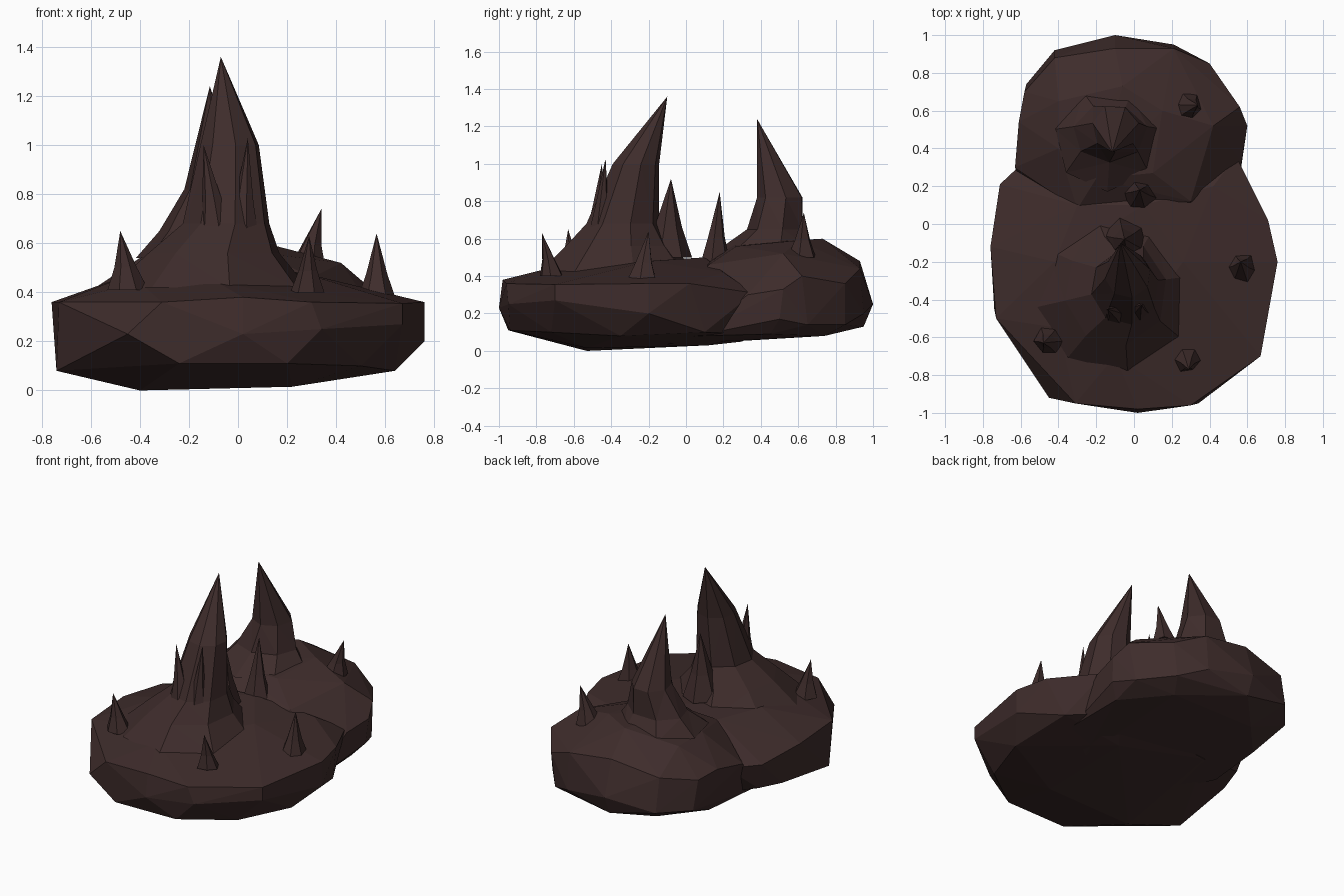
import bpy, bmesh, random
from math import sin, cos, tau

random.seed(4)
mat = bpy.data.materials.new("dark_rock")
mat.diffuse_color = (0.048, 0.025, 0.024, 1)


def finish(bm, name):
    bmesh.ops.recalc_face_normals(bm, faces=bm.faces)
    me = bpy.data.meshes.new(name)
    bm.to_mesh(me)
    bm.free()
    me.materials.append(mat)
    ob = bpy.data.objects.new(name, me)
    bpy.context.collection.objects.link(ob)


def boulder(name, pts):
    """Faceted rock: convex hull of a few corner points."""
    bm = bmesh.new()
    for p in pts:
        bm.verts.new(p)
    res = bmesh.ops.convex_hull(bm, input=bm.verts)
    junk = {v for v in res["geom_interior"] + res["geom_unused"]
            if isinstance(v, bmesh.types.BMVert)}
    bmesh.ops.delete(bm, geom=list(junk), context='VERTS')
    finish(bm, name)


def spike(name, rings, tip, n=7, jitter=0.1, turn=0.0):
    """Faceted horn: rings of (cx, cy, z, rx, ry) closed by a tip."""
    bm = bmesh.new()
    wob = [1 + random.uniform(-jitter, jitter) for _ in range(n)]
    loops = [[bm.verts.new((cx + rx * wob[i] * cos(tau * i / n + turn),
                            cy + ry * wob[i] * sin(tau * i / n + turn), z))
              for i in range(n)] for cx, cy, z, rx, ry in rings]
    top = bm.verts.new(tip)
    bm.faces.new(loops[0][::-1])
    for a, b in zip(loops, loops[1:]):
        for i in range(n):
            j = (i + 1) % n
            bm.faces.new((a[i], a[j], b[j], b[i]))
    for i in range(n):
        bm.faces.new((loops[-1][i], loops[-1][(i + 1) % n], top))
    bmesh.ops.triangulate(bm, faces=[f for f in bm.faces if len(f.verts) == 4])
    finish(bm, name)


# Wide front slab
boulder("front_rock", [
    (-.76, -.12, .36), (-.73, -.5, .36), (-.31, -.95, .36), (.02, -.98, .38),
    (.3, -.96, .36), (.67, -.7, .355), (.76, -.2, .36), (.71, .02, .36),
    (.54, .36, .31), (-.71, .21, .33), (-.55, .36, .32), (.42, .2, .42),
    (-.45, -.92, .23), (.02, -1, .23), (.34, -.95, .25), (.76, -.2, .2),
    (.67, -.7, .27), (-.74, -.45, .08), (-.71, 0, .13), (-.24, -.95, .11),
    (.2, -.94, .11), (.5, -.72, .1), (.64, -.35, .08), (.63, .1, .1),
    (.22, .12, .03), (-.4, -.53, 0), (.22, -.53, .015), (-.66, .18, .15),
    (-.3, .3, .05), (.4, .35, .09),
    (-.42, -.2, .48), (.26, -.2, .48), (.05, .1, .5), (-.3, .1, .48),
    (-.1, -.7, .45), (.3, -.5, .43), (-.4, -.55, .44)])

# Taller rear boulder, its underside running forward into the slab
boulder("rear_rock", [
    (-.4, .4, .54), (-.4, .65, .54), (-.06, .73, .6), (.15, .6, .59),
    (.42, .52, .52), (.1, .27, .56), (-.2, .24, .57),
    (-.1, .93, .48), (-.42, .88, .42), (-.58, .7, .38), (-.61, .54, .4),
    (.21, .93, .44), (.4, .85, .36), (.56, .62, .4), (.6, .52, .33),
    (.57, .33, .3), (.3, .12, .46), (-.63, .3, .35), (-.3, .08, .47),
    (-.1, 1, .25), (.21, .95, .2), (-.42, .92, .2), (-.57, .74, .19),
    (-.1, .95, .13), (.37, .85, .14), (.53, .65, .14), (.59, .5, .17),
    (.3, .74, .08), (-.3, .74, .08), (-.52, .5, .09),
    (.52, .45, .09), (.53, .05, .08), (-.56, .1, .09),
    (.3, -.1, .035), (-.35, -.1, .03)])

# Main leaning spires on flared mounds
spike("front_spire", [(-.12, -.36, .42, .42, .42), (-.1, -.35, .56, .28, .29),
                      (-.05, -.335, .68, .185, .195), (-.035, -.265, 1.0, .125, .125)],
      (-.07, -.10, 1.36), n=8, jitter=.04, turn=.2)
spike("rear_spire", [(-.14, .44, .54, .29, .28), (-.13, .48, .65, .2, .16),
                     (-.1, .505, .82, .125, .13)],
      (-.115, .38, 1.24), n=7, jitter=.05, turn=.22)

# Small spikes: base centre, base radius, tip
small = [
    ((-.45, -.62, .41), .075, (-.48, -.63, .65)),
    ((.285, -.72, .4), .065, (.29, -.77, .63)),
    ((.57, -.24, .37), .085, (.565, -.2, .64)),
    ((.03, .15, .46), .085, (.03, .18, .85)),
    ((.28, .62, .5), .08, (.34, .63, .74)),
    ((-.09, -.47, .62), .075, (-.14, -.45, 1.0)),
    ((.02, -.46, .6), .07, (.04, -.43, 1.03)),
    ((-.05, -.1, .5), .13, (-.05, -.08, .92)),
]
for k, ((x, y, z), r, (tx, ty, tz)) in enumerate(small):
    mx, my, mz = x + (tx - x) * .3, y + (ty - y) * .3, z + (tz - z) * .38
    spike(f"small_spike_{k + 1}", [(x, y, z, r, r), (mx, my, mz, r * .55, r * .55)],
          (tx, ty, tz), n=6, jitter=.15, turn=k)
